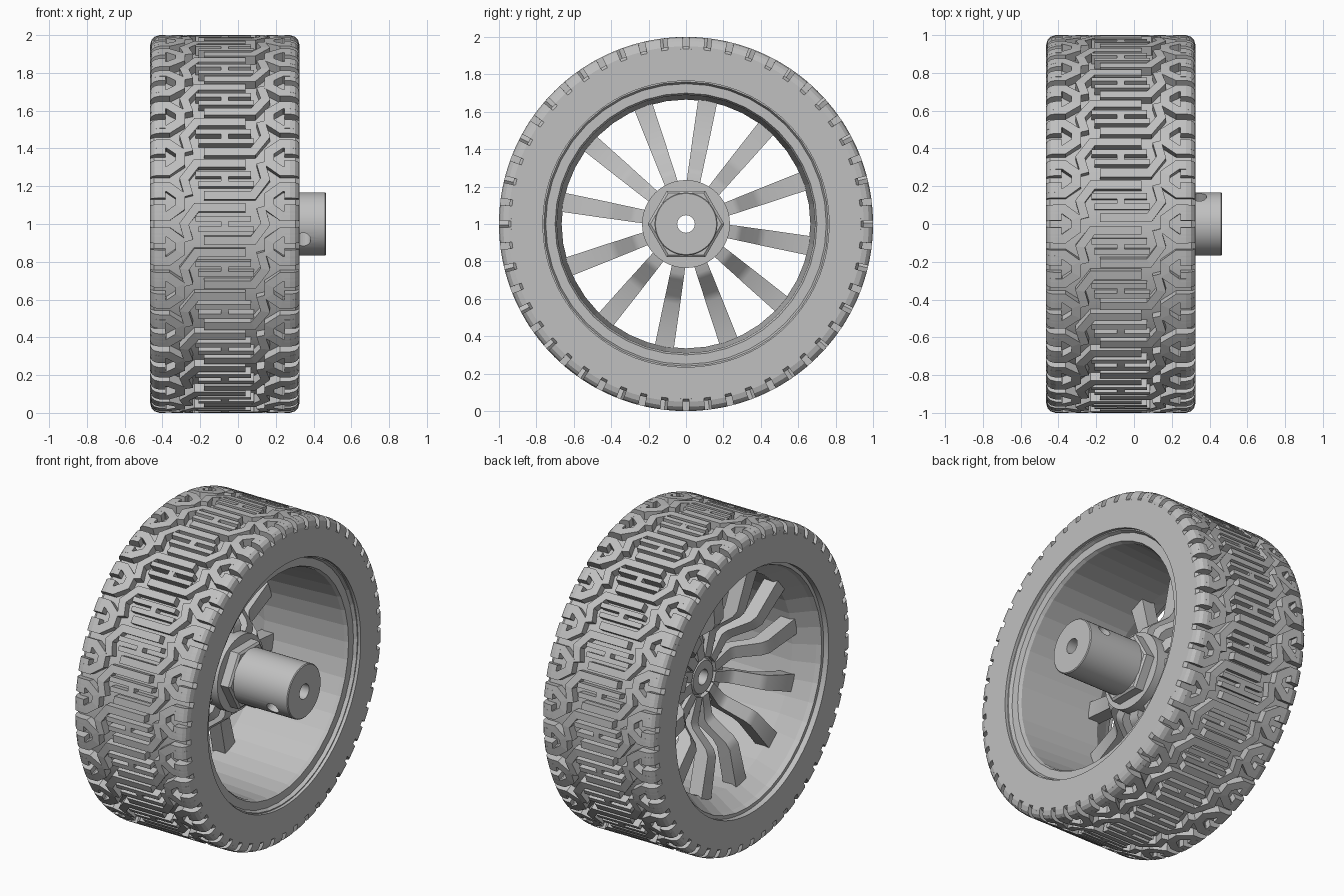
import bpy, bmesh, math
from mathutils import Vector, Matrix

if "Cube" in bpy.data.objects:
    bpy.data.objects.remove(bpy.data.objects["Cube"])

MID = -0.07           # middle of the tyre along the axle
HALF = 0.395          # half of the tyre width
CELLS = 26            # tread repeats around the tyre
PITCH = 2 * math.pi / CELLS

grey = bpy.data.materials.new("plain_grey")
grey.use_nodes = True
grey.diffuse_color = (0.53, 0.53, 0.53, 1)
grey.node_tree.nodes["Principled BSDF"].inputs["Base Color"].default_value = (0.53, 0.53, 0.53, 1)


def polar(x, r, a):
    """Point at radius r and angle a around the axle."""
    return Vector((x, r * math.cos(a), 1 + r * math.sin(a)))


def finish(name, bm, smooth=None):
    bmesh.ops.recalc_face_normals(bm, faces=bm.faces)
    mesh = bpy.data.meshes.new(name)
    bm.to_mesh(mesh)
    bm.free()
    mesh.materials.append(grey)
    ob = bpy.data.objects.new(name, mesh)
    bpy.context.collection.objects.link(ob)
    bpy.ops.object.select_all(action='DESELECT')
    ob.select_set(True)
    bpy.context.view_layer.objects.active = ob
    if smooth:
        bpy.ops.object.shade_smooth_by_angle(angle=math.radians(smooth))
    return ob


def lathe(name, profile, sides, smooth=None):
    """Spin a closed (x, radius) profile around the axle."""
    bm = bmesh.new()
    rings = [[bm.verts.new(polar(x, r, 2 * math.pi * i / sides)) for x, r in profile]
             for i in range(sides)]
    n = len(profile)
    for i in range(sides):
        a, b = rings[i], rings[(i + 1) % sides]
        for j in range(n):
            k = (j + 1) % n
            bm.faces.new((a[j], a[k], b[k], b[j]))
    return finish(name, bm, smooth)


def loft(bm, sections):
    """Skin four-point sections into a capped bar."""
    rows = [[bm.verts.new(p) for p in s] for s in sections]
    for a, b in zip(rows, rows[1:]):
        for j in range(4):
            k = (j + 1) % 4
            bm.faces.new((a[j], a[k], b[k], b[j]))
    bm.faces.new(rows[0])
    bm.faces.new(rows[-1])


# Tyre carcass, mirrored profile
side = [(HALF, 0.765), (HALF, 0.935), (0.375, 0.95), (0.215, 0.95)]
carcass = [(MID + u, r) for u, r in side] + [(MID - u, r) for u, r in reversed(side)]
lathe("tyre_carcass", carcass, 120, 30)


# Tread bars
def crown(u):
    """Tread radius across the tyre, rounded at the shoulders."""
    d = min(max(abs(u) - (HALF - 0.05), 0), 0.05)
    return 0.95 + math.sqrt(max(0.05 ** 2 - d * d, 0))


def stroke(bm, path, width, angle):
    """Raised mitred bar along a path of (across, around) points."""
    pts = [Vector(p) for p in path]
    sections = []
    for i, p in enumerate(pts):
        before = (p - pts[i - 1]).normalized() if i else None
        after = (pts[i + 1] - p).normalized() if i < len(pts) - 1 else None
        before, after = before or after, after or before
        t = (before + after).normalized()
        n = Vector((-t.y, t.x)) * (width / 2 / max(t.dot(after), 0.5))
        l, r = p + n, p - n
        sections.append([polar(MID + q.x, rad, angle + q.y)
                         for q, rad in ((l, 0.935), (l, crown(l.x)), (r, crown(r.x)), (r, 0.935))])
    loft(bm, sections)


shoulder = (HALF, 0.387, 0.372, 0.345)
arm = [(-0.11, 0.088), (0.15, 0.088), (0.215, 0.0), (0.19, -0.09)]
core = [(0.155, 0.028), (-0.14, 0.028)]
link = [(0.0, 0.0), (0.0, 0.04)]
edge = [(u, 0.0775) for u in shoulder + (0.3,)] + [(0.235, 0.03)]
claw = edge + [(u, -v) for u, v in reversed(edge)]
tab = [(u, 0.045) for u in shoulder + (0.315,)]

bm = bmesh.new()
for c in range(CELLS):
    a = c * PITCH
    for s in (1, -1):
        for path, width in ((arm, 0.046), (core, 0.03), (link, 0.04)):
            stroke(bm, [(s * u, s * v) for u, v in path], width, a)
        stroke(bm, [(s * u, s * v) for u, v in claw], 0.05, a + PITCH / 2)
        for t in (1, -1):
            stroke(bm, [(s * u, t * v) for u, v in tab], 0.055, a + PITCH / 2)
finish("tyre_tread", bm)

# Rim barrel with stepped lips
lathe("rim", [(0.305, 0.78), (0.305, 0.76), (0.285, 0.75), (0.285, 0.70), (0.265, 0.69),
              (-0.28, 0.665), (-0.40, 0.735), (-0.43, 0.745), (-0.43, 0.78)], 40)

# Spokes: flat at the hub, sloping out, flat at the rim
shape = [(0.12, -0.08, 0.03), (0.27, -0.08, 0.038), (0.30, -0.10, 0.039), (0.39, -0.215, 0.042),
         (0.43, -0.24, 0.044), (0.685, -0.26, 0.052)]
bm = bmesh.new()
for i in range(12):
    turn = Matrix.Translation((0, 0, 1)) @ Matrix.Rotation(math.radians(20 + 30 * i), 4, 'X')
    loft(bm, [[turn @ Vector((x + dx, r, w * s)) for dx, s in ((0.045, 1), (0.045, -1), (-0.045, -1), (-0.045, 1))]
              for r, x, w in shape])
finish("spokes", bm, 35)

# Hub: flange, hexagon and bored shaft
BORE = 0.047
lathe("hub_flange", [(-0.12, BORE), (-0.12, 0.1), (-0.1, 0.11), (-0.1, 0.225), (-0.09, 0.235),
                     (0.02, 0.235), (0.02, BORE)], 48, 30)
lathe("hub_hexagon", [(0.0, 0.1), (0.0, 0.205), (0.075, 0.205), (0.085, 0.19), (0.085, 0.1)], 6)
shaft = lathe("hub_shaft", [(0.01, BORE), (0.01, 0.168), (0.46, 0.168), (0.465, 0.163), (0.465, BORE)], 48, 30)

# Set-screw hole across the shaft
bm = bmesh.new()
bmesh.ops.create_cone(bm, cap_ends=True, segments=24, radius1=0.04, radius2=0.04, depth=0.6)
bm.transform(Matrix.Translation((0.345, 0, 1)) @ Matrix.Rotation(math.radians(-60), 4, 'X'))
cutter = finish("hole_cutter", bm)
cutter.hide_render = True
cut = shaft.modifiers.new("hole", 'BOOLEAN')
cut.object = cutter
cut.operation = 'DIFFERENCE'
cut.solver = 'EXACT'
bpy.context.view_layer.objects.active = shaft
bpy.ops.object.modifier_apply(modifier="hole")
bpy.data.objects.remove(cutter)
